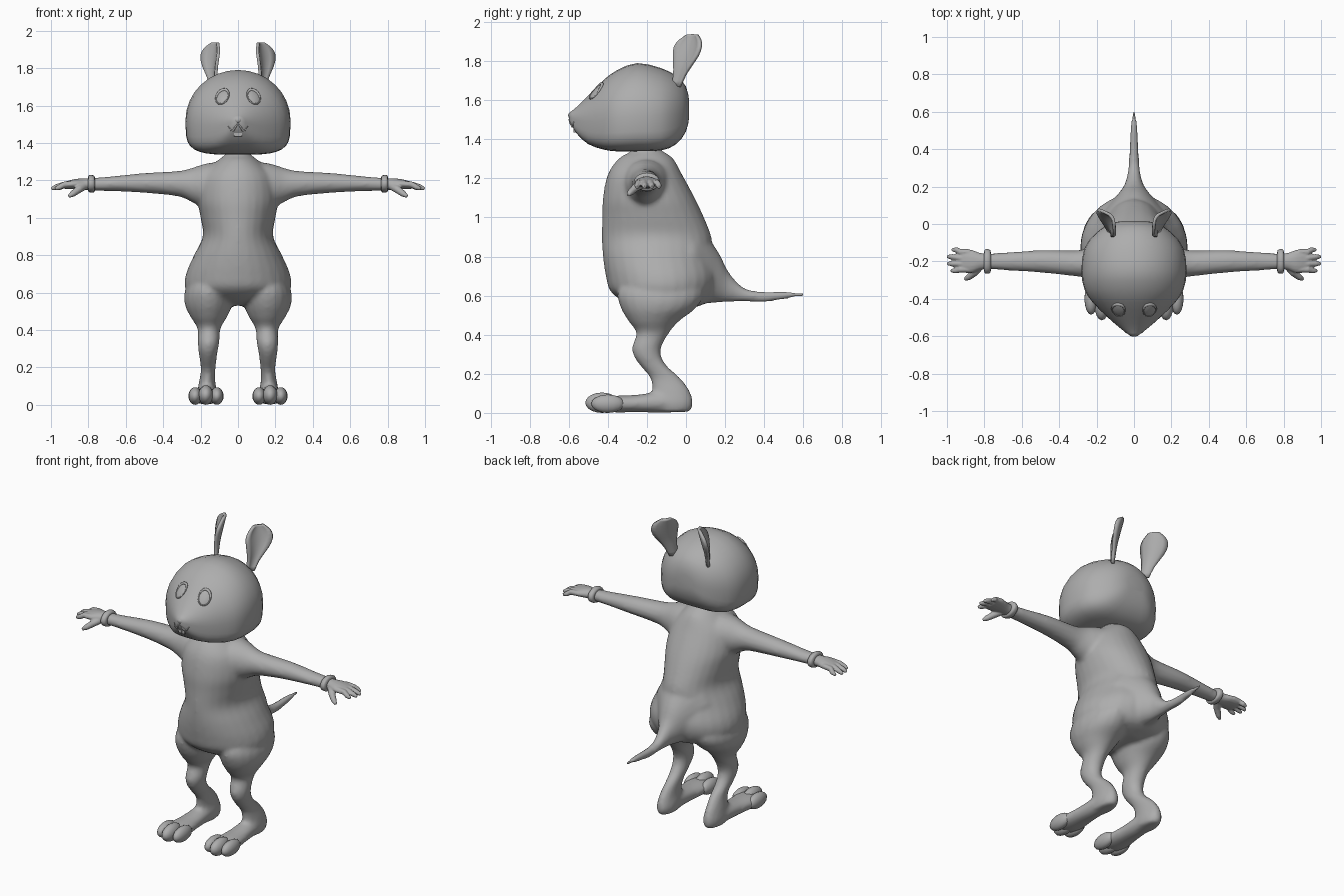
import bpy, bmesh, math
from mathutils import Vector
from mathutils.bvhtree import BVHTree

if "Cube" in bpy.data.objects:
    bpy.data.objects.remove(bpy.data.objects["Cube"])

grey = bpy.data.materials.new("soft_grey")
grey.diffuse_color = (0.42, 0.42, 0.42, 1)
grey.use_nodes = True
grey.node_tree.nodes["Principled BSDF"].inputs["Base Color"].default_value = grey.diffuse_color


def skin(bm, rings, closed=False):
    """Join rings of points into a capped tube."""
    vs = [[bm.verts.new(p) for p in r] for r in rings]
    n = len(vs[0])
    pairs = list(zip(vs, vs[1:])) + ([(vs[-1], vs[0])] if closed else [])
    for a, b in pairs:
        for i in range(n):
            bm.faces.new((a[i], a[(i + 1) % n], b[(i + 1) % n], b[i]))
    if not closed:
        bm.faces.new(vs[0])
        bm.faces.new(vs[-1])


def refine(rows, steps):
    """Catmull-Rom interpolation of numeric rows."""
    out = []
    for i in range(len(rows) - 1):
        p0, p1, p2, p3 = (rows[max(0, min(len(rows) - 1, i + k))] for k in (-1, 0, 1, 2))
        for s in range(steps):
            t = s / steps
            out.append([0.5 * (2 * b + (c - a) * t + (2 * a - 5 * b + 4 * c - d) * t * t
                               + (3 * b - a - 3 * c + d) * t ** 3)
                        for a, b, c, d in zip(p0, p1, p2, p3)])
    return out + [list(rows[-1])]


def loft(bm, axis, rows, side=1, n=28, steps=4):
    """Elliptical sections along an axis: (position, centre u, centre v, radius u, radius v)."""
    rings = []
    for p, cu, cv, ru, rv in refine(rows, steps):
        ring = []
        for k in range(n):
            a = 2 * math.pi * k / n
            u, v = cu + max(ru, 0.002) * math.cos(a), cv + max(rv, 0.002) * math.sin(a)
            x, y, z = {"x": (p, u, v), "y": (u, p, v), "z": (u, v, p)}[axis]
            ring.append((x * side, y, z))
        rings.append(ring)
    skin(bm, rings)


def tube(bm, pts, radii, n=10, closed=False):
    pts = [Vector(p) for p in pts]
    m, rings = len(pts), []
    for i, p in enumerate(pts):
        if closed:
            t = pts[(i + 1) % m] - pts[i - 1]
        else:
            t = pts[min(i + 1, m - 1)] - pts[max(i - 1, 0)]
        ref = Vector((0, 1, 0)) if abs(t.normalized().y) < 0.9 else Vector((0, 0, 1))
        u = t.cross(ref).normalized()
        v = t.cross(u).normalized()
        rings.append([p + radii[i] * (u * math.cos(2 * math.pi * k / n) + v * math.sin(2 * math.pi * k / n))
                      for k in range(n)])
    skin(bm, rings, closed)


def ball(bm, c, r):
    made = bmesh.ops.create_uvsphere(bm, u_segments=16, v_segments=10, radius=1)["verts"]
    for v in made:
        v.co = Vector([v.co[i] * r[i] + c[i] for i in range(3)])


def finish(name, bm, mirror=False, voxel=0, smooth=0):
    bmesh.ops.recalc_face_normals(bm, faces=bm.faces)
    me = bpy.data.meshes.new(name)
    bm.to_mesh(me)
    bm.free()
    ob = bpy.data.objects.new(name, me)
    bpy.context.collection.objects.link(ob)
    me.materials.append(grey)
    for f in me.polygons:
        f.use_smooth = True
    if voxel:
        r = ob.modifiers.new("blend", "REMESH")
        r.mode, r.voxel_size, r.use_smooth_shade = "VOXEL", voxel, True
        s = ob.modifiers.new("relax", "SMOOTH")
        s.factor, s.iterations = 0.5, smooth
    if mirror:
        ob.modifiers.new("mirror", "MIRROR").use_mirror_merge = False
    return ob


# Body: torso, tail, arms, legs and feet blended into one skin
bm = bmesh.new()
loft(bm, "z", [(1.37, 0, -.22, .05, .055), (1.34, 0, -.2, .065, .08), (1.30, 0, -.205, .115, .14),
               (1.22, 0, -.21, .19, .19), (1.10, 0, -.19, .215, .235), (1.0, 0, -.168, .2, .26),
               (.9, 0, -.15, .188, .28), (.8, 0, -.145, .235, .28), (.7, 0, -.125, .278, .285),
               (.62, 0, -.12, .28, .265), (.56, 0, -.1, .21, .2), (.53, 0, -.1, .1, .1)])
loft(bm, "y", [(-.05, 0, .74, .2, .18), (.03, 0, .76, .19, .19), (.1, 0, .735, .135, .175),
               (.17, 0, .69, .078, .125), (.22, 0, .643, .047, .075), (.3, 0, .604, .03, .034),
               (.4, 0, .594, .025, .027), (.5, 0, .602, .02, .021), (.61, 0, .607, .008, .008)], n=20)
for s in (1, -1):
    loft(bm, "x", [(.06, -.2, 1.19, .13, .1), (.14, -.205, 1.18, .12, .115), (.2, -.208, 1.172, .1, .11),
                   (.25, -.21, 1.175, .08, .09), (.32, -.21, 1.182, .069, .068), (.5, -.2, 1.186, .06, .053),
                   (.7, -.2, 1.181, .047, .038), (.79, -.2, 1.178, .042, .035)], s, 20)
    loft(bm, "z", [(.72, .14, -.13, .08, .17), (.62, .155, -.13, .125, .22), (.54, .157, -.14, .128, .195),
                   (.47, .156, -.165, .098, .13), (.41, .155, -.17, .062, .084), (.34, .157, -.2, .058, .075),
                   (.29, .16, -.197, .052, .07), (.24, .16, -.165, .045, .068), (.18, .16, -.108, .039, .077),
                   (.12, .165, -.078, .044, .094), (.05, .165, -.068, .055, .105), (.005, .165, -.07, .045, .09)],
         s, 20)
    loft(bm, "y", [(-.02, .165, .05, .05, .045), (-.12, .167, .055, .055, .055), (-.25, .17, .048, .066, .045),
                   (-.36, .172, .045, .08, .043), (-.42, .172, .045, .07, .036)], s, 20)
finish("body", bm, voxel=.013, smooth=5)

# Toes: three rounded ones on each foot
bm = bmesh.new()
for x, y, r in ((.113, -.405, .036), (.172, -.43, .04), (.229, -.40, .036)):
    ball(bm, (x, y, r * 1.3), (r, .085, r * 1.3))
finish("toes", bm, mirror=True)

# Hands: palm, four fingers and a thumb
bm = bmesh.new()
loft(bm, "x", [(.77, -.2, 1.178, .04, .033), (.82, -.2, 1.18, .045, .031), (.87, -.2, 1.18, .062, .027),
               (.92, -.197, 1.174, .062, .02), (.935, -.197, 1.172, .05, .014)], n=16)
for y0, y1, tip in ((-.15, -.138, .97), (-.182, -.175, .995), (-.213, -.212, .995), (-.243, -.25, .975)):
    tube(bm, [(.88, y0, 1.182), (.93, y0, 1.177), (tip - .02, y1, 1.163), (tip + .003, y1, 1.154)],
         [.016, .017, .015, .009])
tube(bm, [(.82, -.22, 1.172), (.85, -.258, 1.153), (.885, -.285, 1.127), (.905, -.297, 1.114)],
     [.023, .021, .017, .009])
finish("hand", bm, mirror=True, voxel=.005, smooth=3)

# Rolled cuff at each wrist
bm = bmesh.new()
loft(bm, "x", [(.765, -.2, 1.18, .04, .03), (.768, -.2, 1.18, .06, .043), (.785, -.2, 1.182, .066, .047),
               (.798, -.2, 1.182, .062, .044), (.803, -.2, 1.182, .04, .03)], n=20, steps=2)
finish("cuff", bm, mirror=True)

# Head: full cheeks, flatter underneath, drawn out to a pointed muzzle
head_rows = [(.016, .06, 1.51, 1.60, 1.55), (.0, .13, 1.44, 1.67, 1.54), (-.05, .205, 1.375, 1.725, 1.53),
             (-.13, .265, 1.342, 1.765, 1.52), (-.25, .281, 1.338, 1.79, 1.52), (-.35, .265, 1.338, 1.755, 1.51),
             (-.42, .22, 1.347, 1.705, 1.50), (-.5, .14, 1.375, 1.625, 1.49), (-.56, .07, 1.43, 1.565, 1.5),
             (-.598, .02, 1.495, 1.535, 1.515)]
bm = bmesh.new()
rings = []
for y, w, lo, hi, mid in refine(head_rows, 2):
    ring = []
    for k in range(32):
        c, s = math.cos(math.pi * k / 16), math.sin(math.pi * k / 16)
        e = 1.0 if s >= 0 else .5
        ring.append((math.copysign(w * abs(c) ** e, c), y,
                     mid + (hi - mid) * s if s >= 0 else mid - (mid - lo) * abs(s) ** e))
    rings.append(ring)
skin(bm, rings)
bmesh.ops.recalc_face_normals(bm, faces=bm.faces)
face = BVHTree.FromBMesh(bm)
finish("head", bm)


def on_face(x, z, lift=0):
    hit, normal, _, _ = face.ray_cast(Vector((x, -2, z)), Vector((0, 1, 0)))
    return hit + normal * lift


# Eyes: shallow almond domes framed by a lid rim
def almond(t, r=1):
    u, v = r * .034 * math.cos(t), r * .036 * math.sin(t)
    return .083 + u, 1.645 + v - u * .35


angles = [2 * math.pi * k / 20 for k in range(20)]
bm = bmesh.new()
dome = [[bm.verts.new(on_face(*almond(t, r), .002 + .006 * (1 - r * r))) for t in angles]
        for r in (1, .75, .5, .25)]
for a, b in zip(dome, dome[1:]):
    for i in range(20):
        bm.faces.new((a[i], a[(i + 1) % 20], b[(i + 1) % 20], b[i]))
bm.faces.new(dome[-1])
finish("eye", bm, mirror=True)
bm = bmesh.new()
tube(bm, [on_face(*almond(t), .002) for t in angles],
     [.004 + .005 * max(0, math.sin(t)) for t in angles], 8, closed=True)
finish("eyelid", bm, mirror=True)

# Nose, mouth crease and front teeth
bm = bmesh.new()
ball(bm, (0, -.588, 1.522), (.022, .015, .017))
finish("nose", bm)
bm = bmesh.new()
mouth = [on_face(x, z) for x, z in ((.002, 1.502), (.014, 1.485), (.026, 1.465), (.04, 1.47), (.052, 1.49))]
tube(bm, mouth, [.003, .005, .006, .005, .002], 8)
finish("mouth", bm, mirror=True)
bm = bmesh.new()
bmesh.ops.create_cube(bm, size=1)
for v in bm.verts:
    v.co = Vector((v.co.x * .02 + .011, v.co.y * .02 - .565, v.co.z * .05 + 1.46))
tooth = finish("tooth", bm, mirror=True)
for f in tooth.data.polygons:
    f.use_smooth = False

# Ears: cupped leaves turned outward and leaning back
bm = bmesh.new()
across, facing = Vector((.55, .83, 0)), Vector((.83, -.55, 0))
ear_rows = [(1.67, .13, -.055, .025), (1.73, .135, -.035, .036), (1.78, .14, -.015, .055),
            (1.83, .14, .005, .076), (1.875, .135, .017, .082), (1.91, .13, .025, .064), (1.936, .126, .03, .03)]
grid = []
for z, x, y, w in refine(ear_rows, 2):
    grid.append([bm.verts.new(Vector((x, y, z)) + across * (w * t) + facing * (.03 * t * t * w / .08 - .012))
                 for t in (-1, -.66, -.33, 0, .33, .66, 1)])
for a, b in zip(grid, grid[1:]):
    for i in range(6):
        bm.faces.new((a[i], a[i + 1], b[i + 1], b[i]))
ear = finish("ear", bm)
sol = ear.modifiers.new("thickness", "SOLIDIFY")
sol.thickness, sol.offset = .016, 0
ear.modifiers.new("mirror", "MIRROR").use_mirror_merge = False
